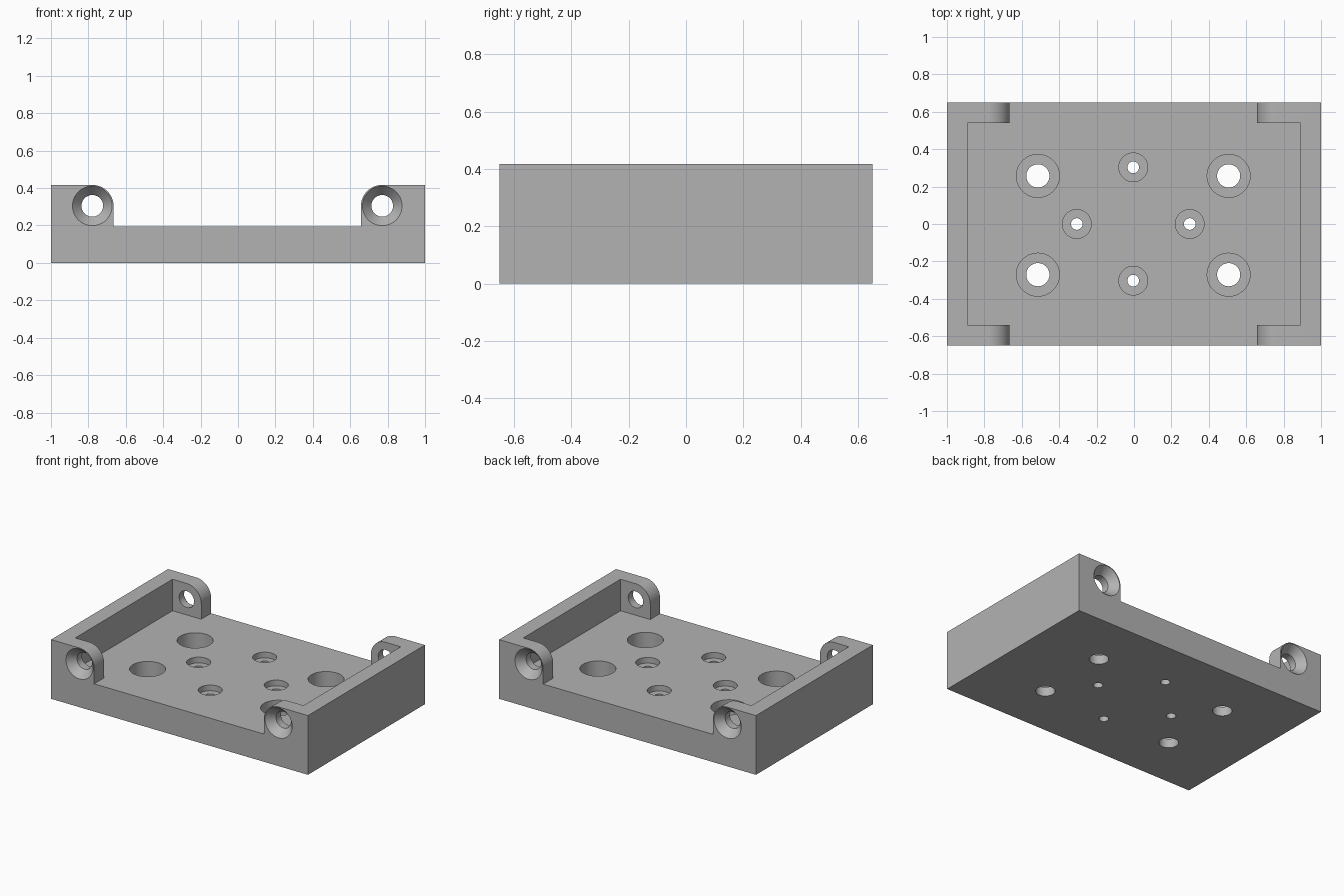
import bpy
import bmesh
from math import pi, cos, sin, radians
from mathutils import Matrix, Vector

if "Cube" in bpy.data.objects:
    bpy.data.objects.remove(bpy.data.objects["Cube"])

HALF_Y, TOP, FLOOR = 0.65, 0.417, 0.195
WALL_X, WALL_Y = 0.889, 0.541
SHIFT = -0.004          # small sideways offset of all features

grey = bpy.data.materials.new("plain grey")
grey.use_nodes = True
colour = (0.45, 0.45, 0.45, 1)
grey.diffuse_color = colour
grey.node_tree.nodes["Principled BSDF"].inputs["Base Color"].default_value = colour


def add_object(name, bm):
    bmesh.ops.recalc_face_normals(bm, faces=bm.faces)
    mesh = bpy.data.meshes.new(name)
    bm.to_mesh(mesh)
    bm.free()
    obj = bpy.data.objects.new(name, mesh)
    bpy.context.collection.objects.link(obj)
    mesh.materials.append(grey)
    return obj


def extrude_profile(name, points, y0, y1):
    """Prism along y from an (x, z) outline."""
    bm = bmesh.new()
    face = bm.faces.new([bm.verts.new((x, y0, z)) for x, z in points])
    out = bmesh.ops.extrude_face_region(bm, geom=[face])
    verts = [v for v in out["geom"] if isinstance(v, bmesh.types.BMVert)]
    bmesh.ops.translate(bm, verts=verts, vec=(0, y1 - y0, 0))
    return add_object(name, bm)


def drill(name, steps, place, sides=48):
    """Turned cutter from (radius, depth) steps, depth running down local -z."""
    bm = bmesh.new()
    rings = []
    for r, depth in steps:
        rings.append([bm.verts.new(place @ Vector((r * cos(2 * pi * i / sides),
                                                   r * sin(2 * pi * i / sides), -depth)))
                      for i in range(sides)])
    for a, b in zip(rings, rings[1:]):
        for i in range(sides):
            j = (i + 1) % sides
            bm.faces.new((a[i], a[j], b[j], b[i]))
    bm.faces.new(rings[0])
    bm.faces.new(rings[-1])
    return add_object(name, bm)


# Tray body: base plate with raised ends whose inner top corners are rounded
ear_x, ear_r, arc_z = 0.775, 0.114, TOP - 0.114


def ear(side):
    arc = [(SHIFT + side * (ear_x + ear_r * sin(a)), arc_z + ear_r * cos(a))
           for a in [-i * pi / 32 for i in range(17)]]
    return arc + [(SHIFT + side * (ear_x - ear_r), FLOOR)]


outline = [(-1, 0), (-1, TOP)] + ear(-1) + ear(1)[::-1] + [(1, TOP), (1, 0)]
tray = extrude_profile("tray_body", outline, -HALF_Y, HALF_Y)

# Pocket that leaves the end walls and the four corner ears
cutters = [extrude_profile("pocket_cutter",
                           [(-WALL_X, FLOOR), (WALL_X, FLOOR), (WALL_X, 1), (-WALL_X, 1)],
                           -WALL_Y, WALL_Y)]

# Counterbored floor holes
big = [(0.115, -0.05), (0.115, 0.13), (0.062, 0.13), (0.062, 0.25)]
small = [(0.077, -0.05), (0.077, 0.04), (0.031, 0.04), (0.031, 0.25)]
for sx in (-1, 1):
    for sy in (-1, 1):
        spot = (SHIFT + sx * 0.51, -0.007 + sy * 0.264, FLOOR)
        cutters.append(drill("large_hole_cutter", big, Matrix.Translation(spot)))
for x, y in ((0.302, 0), (-0.302, 0), (0, 0.303), (0, -0.303)):
    cutters.append(drill("small_hole_cutter", small,
                         Matrix.Translation((SHIFT + x, y, FLOOR))))

# Countersunk screw holes through the ears, opening outward
sink = [(0.106, -0.05), (0.106, 0), (0.058, 0.055), (0.058, 0.2)]
for sx in (-1, 1):
    for sy in (-1, 1):
        place = (Matrix.Translation((SHIFT + sx * ear_x, sy * HALF_Y, 0.305))
                 @ Matrix.Rotation(radians(-90 * sy), 4, "X"))
        cutters.append(drill("ear_hole_cutter", sink, place))

# Apply all cuts
for obj in cutters:
    cut = tray.modifiers.new(obj.name, "BOOLEAN")
    cut.operation = "DIFFERENCE"
    cut.solver = "EXACT"
    cut.object = obj
bpy.context.view_layer.update()
result = bpy.data.meshes.new_from_object(
    tray.evaluated_get(bpy.context.evaluated_depsgraph_get()))
tray.modifiers.clear()
tray.data = result
for obj in cutters:
    bpy.data.objects.remove(obj)

# Clean the seams and smooth the round surfaces
bm = bmesh.new()
bm.from_mesh(result)
bmesh.ops.remove_doubles(bm, verts=bm.verts, dist=0.0001)
bmesh.ops.dissolve_limit(bm, angle_limit=radians(0.5), verts=bm.verts, edges=bm.edges)
bm.to_mesh(result)
bm.free()
bpy.ops.object.select_all(action="DESELECT")
tray.select_set(True)
bpy.context.view_layer.objects.active = tray
bpy.ops.object.shade_smooth_by_angle(angle=radians(30))
